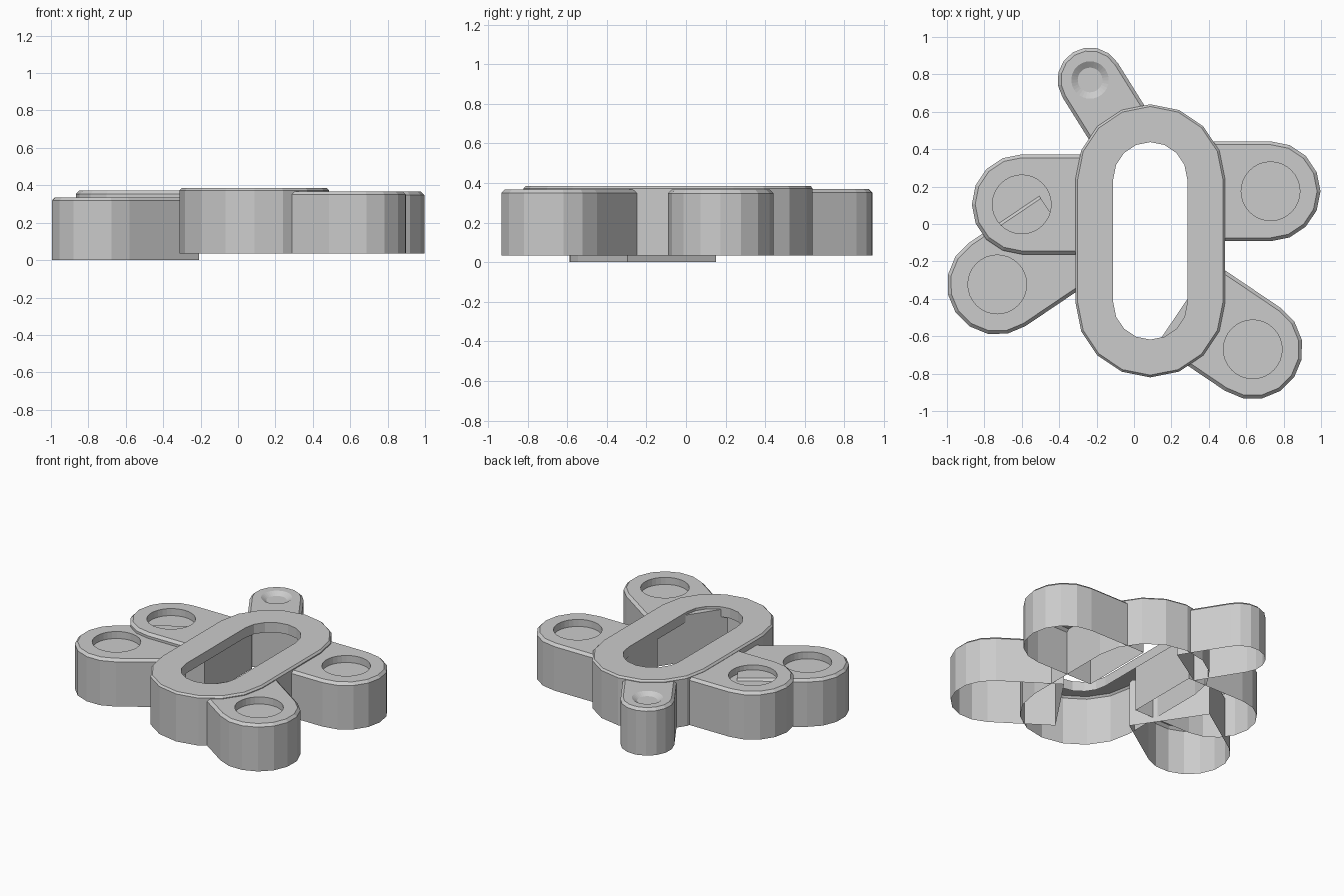
import bpy, bmesh
from math import sin, cos, pi, radians

if "Cube" in bpy.data.objects:
    bpy.data.objects.remove(bpy.data.objects["Cube"])


def add_loop(bm, points, z):
    return [bm.verts.new((x, y, z)) for x, y in points]


def bridge(bm, a, b):
    n = len(a)
    for i in range(n):
        j = (i + 1) % n
        bm.faces.new((a[i], a[j], b[j], b[i]))


def loop_edges(bm, loop):
    return [bm.edges.get((loop[i], loop[(i + 1) % len(loop)])) for i in range(len(loop))]


def finish(bm, name, loc, turn=0):
    bm.normal_update()
    me = bpy.data.meshes.new(name)
    bm.to_mesh(me)
    bm.free()
    ob = bpy.data.objects.new(name, me)
    ob.location = (loc[0], loc[1], 0)
    ob.rotation_euler[2] = turn
    bpy.context.collection.objects.link(ob)


def circle(r, n=32):
    return [(r * cos(2 * pi * i / n), r * sin(2 * pi * i / n)) for i in range(n)]


def arm_outline(r, length):
    # rounded tip round the origin, square end at +x
    arc = [(r * cos(pi / 2 + pi * i / 8), r * sin(pi / 2 + pi * i / 8)) for i in range(9)]
    return arc + [(length, -r), (length, r)]


def stadium(r, half):
    top = [(r * cos(pi * i / 8), half + r * sin(pi * i / 8)) for i in range(9)]
    return top + [(-x, -y) for x, y in top]


def arm(name, loc, angle, r, length, z0, z1, rim, floor, depth, bevel=0.018):
    bm = bmesh.new()
    # open-bottomed wall with a bevelled top edge
    low = add_loop(bm, arm_outline(r, length), z0)
    mid = add_loop(bm, arm_outline(r, length), z1 - bevel)
    top = add_loop(bm, arm_outline(r - bevel, length), z1)
    bridge(bm, low, mid)
    bridge(bm, mid, top)
    # round recess
    a = add_loop(bm, circle(rim), z1)
    b = add_loop(bm, circle(floor), z1 - depth)
    bridge(bm, a, b)
    bm.faces.new(b)
    # flat top around the recess
    bmesh.ops.triangle_fill(bm, use_beauty=True, use_dissolve=False, normal=(0, 0, 1),
                            edges=loop_edges(bm, top) + loop_edges(bm, a))
    finish(bm, name, loc, radians(angle))


# slotted oval ring with an open underside and a short lip in the hole
bm = bmesh.new()
loops = [add_loop(bm, stadium(r, 0.33), z) for r, z in
         ((0.4, 0.035), (0.4, 0.373), (0.388, 0.386), (0.198, 0.386), (0.198, 0.316))]
for a, b in zip(loops, loops[1:]):
    bridge(bm, a, b)
finish(bm, "oval_ring", (0.087, -0.09))

# five arms reaching in under the ring
arm("left_arm", (-0.6, 0.105), 0, 0.267, 0.45, 0.035, 0.371, 0.157, 0.157, 0.05)
arm("front_left_arm", (-0.731, -0.323), 34, 0.269, 0.45, 0.0, 0.336, 0.157, 0.157, 0.05)
arm("right_arm", (0.73, 0.175), 180, 0.267, 0.44, 0.035, 0.366, 0.157, 0.157, 0.05)
arm("front_right_arm", (0.635, -0.67), 146, 0.267, 0.44, 0.035, 0.368, 0.157, 0.157, 0.05)
arm("back_arm", (-0.235, 0.77), -58, 0.174, 0.36, 0.035, 0.369, 0.1, 0.066, 0.022)
